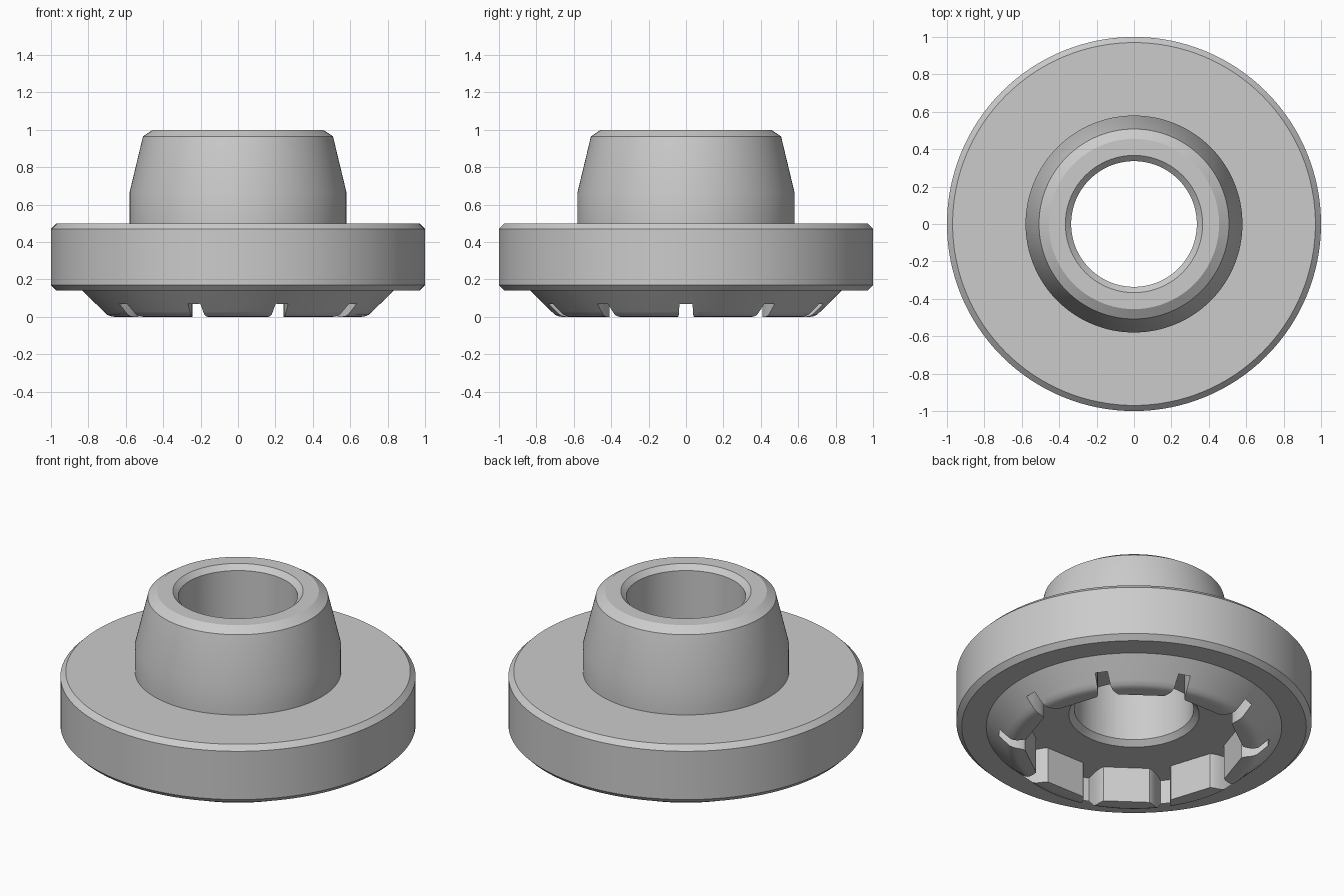
import bpy, bmesh, math

cube = bpy.data.objects.get("Cube")
if cube:
    bpy.data.objects.remove(cube, do_unlink=True)

SEGMENTS = 128
SLOTS = 10

grey = bpy.data.materials.new("plain_grey")
grey.use_nodes = True
colour = (0.6, 0.6, 0.6, 1.0)
grey.diffuse_color = colour
grey.node_tree.nodes["Principled BSDF"].inputs["Base Color"].default_value = colour


def make_object(name, bm):
    bmesh.ops.recalc_face_normals(bm, faces=bm.faces)
    mesh = bpy.data.meshes.new(name)
    bm.to_mesh(mesh)
    bm.free()
    mesh.materials.append(grey)
    obj = bpy.data.objects.new(name, mesh)
    bpy.context.collection.objects.link(obj)
    return obj


def lathe(name, profile):
    """Spin a closed (radius, height) profile around z."""
    bm = bmesh.new()
    rings = []
    for i in range(SEGMENTS):
        a = math.tau * i / SEGMENTS
        rings.append([bm.verts.new((r * math.cos(a), r * math.sin(a), z)) for r, z in profile])
    n = len(profile)
    for i in range(SEGMENTS):
        here, there = rings[i], rings[(i + 1) % SEGMENTS]
        for j in range(n):
            k = (j + 1) % n
            bm.faces.new((here[j], there[j], there[k], here[k]))
    return make_object(name, bm)


def prism(name, outline, bottom, top):
    bm = bmesh.new()
    low = [bm.verts.new((x, y, bottom)) for x, y in outline]
    face = bm.faces.new(low)
    out = bmesh.ops.extrude_face_region(bm, geom=[face])
    for v in out["geom"]:
        if isinstance(v, bmesh.types.BMVert):
            v.co.z = top
    return make_object(name, bm)


# Flange, tapered neck, bore and rounded conical skirt
body = lathe("flanged_bushing", [
    (0.336, 0.0), (0.66, 0.0), (0.68, 0.003), (0.70, 0.011), (0.72, 0.03),
    (0.832, 0.14), (0.97, 0.14), (1.0, 0.17), (1.0, 0.47), (0.97, 0.5),
    (0.58, 0.5), (0.58, 0.665), (0.508, 0.965), (0.455, 1.0),
    (0.367, 1.0), (0.336, 0.97),
])

# Underside cavity outline: flat-faced teeth between rounded radial slots
half_slot = [(0.611, 0.062), (0.622, 0.056), (0.64, 0.049), (0.665, 0.043), (0.70, 0.038), (0.76, 0.035)]
slot = [(r, -w) for r, w in half_slot] + [(r, w) for r, w in reversed(half_slot)]
outline = []
for i in range(SLOTS):
    a = math.tau * i / SLOTS
    c, s = math.cos(a), math.sin(a)
    outline += [(r * c - w * s, r * s + w * c) for r, w in slot]
cavity = prism("cavity_cutter", outline, -0.1, 0.22)

# Chamfer where the bore meets the cavity floor
countersink = lathe("countersink_cutter", [(0.2, 0.19), (0.397, 0.19), (0.307, 0.28), (0.2, 0.28)])

bpy.context.view_layer.objects.active = body
for cutter in (cavity, countersink):
    cutter.hide_render = True
    cut = body.modifiers.new(cutter.name, "BOOLEAN")
    cut.operation = "DIFFERENCE"
    cut.solver = "EXACT"
    cut.object = cutter
    bpy.ops.object.modifier_apply(modifier=cut.name)
    bpy.data.objects.remove(cutter, do_unlink=True)

bpy.ops.object.select_all(action="DESELECT")
body.select_set(True)
bpy.ops.object.shade_smooth_by_angle(angle=math.radians(30))
